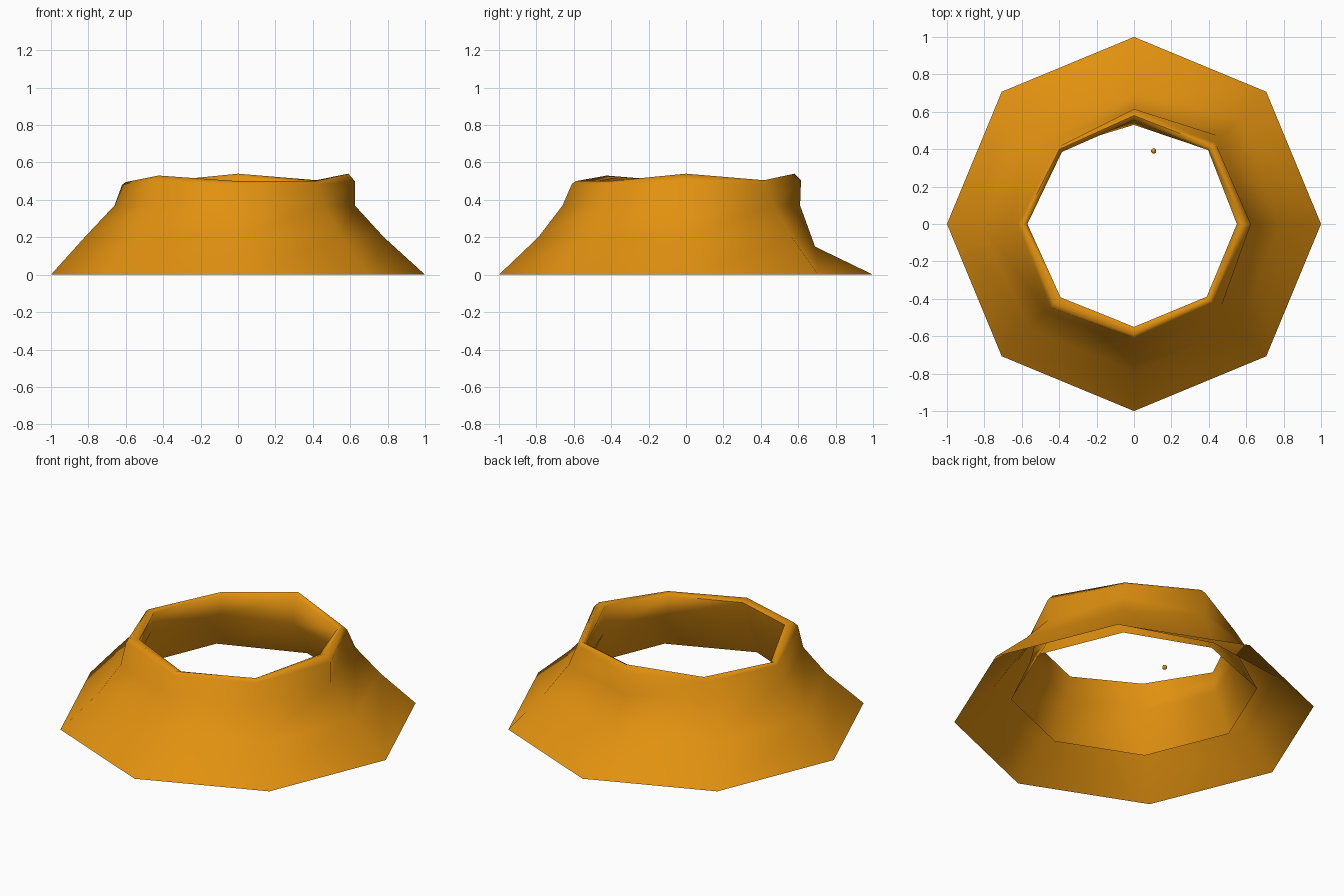
import bpy, bmesh, math

cube = bpy.data.objects.get("Cube")
if cube:
    bpy.data.objects.remove(cube, do_unlink=True)

# Single earthy orange
orange = bpy.data.materials.new("earth_orange")
orange.use_nodes = True
colour = (0.76, 0.285, 0.005, 1)
orange.diffuse_color = colour
bsdf = orange.node_tree.nodes["Principled BSDF"]
bsdf.inputs["Base Color"].default_value = colour
bsdf.inputs["Roughness"].default_value = 0.8


def add_object(name, bm):
    mesh = bpy.data.meshes.new(name)
    bm.to_mesh(mesh)
    bm.free()
    mesh.materials.append(orange)
    obj = bpy.data.objects.new(name, mesh)
    bpy.context.collection.objects.link(obj)
    bpy.ops.object.select_all(action='DESELECT')
    bpy.context.view_layer.objects.active = obj
    obj.select_set(True)
    bpy.ops.object.shade_smooth_by_angle(angle=math.radians(75))
    return obj


# Cross-section rings: (radii, heights) for eight corners, from +x anticlockwise
SIDES = 8
rings = [
    # foot
    ([1.0] * 8, [0.0] * 8),
    # lower and upper outer slope
    ([.78, .80, .69, .79, .82, .79, .79, .79],
     [.20, .20, .15, .20, .20, .20, .20, .20]),
    ([.625, .66, .61, .64, .66, .66, .66, .65], [.37] * 8),
    # uneven rim: outer edge, crest, inner edge
    ([.625, .615, .615, .58, .62, .63, .61, .60],
     [.50, .48, .505, .475, .48, .505, .485, .48]),
    ([.59, .59, .58, .565, .60, .60, .59, .58],
     [.54, .505, .54, .50, .495, .53, .50, .50]),
    ([.55, .56, .555, .545, .57, .555, .55, .55],
     [.525, .49, .525, .485, .48, .515, .485, .485]),
    # inner wall, flaring out and ending free under the slope
    ([.555, .585, .53, .575, .59, .585, .585, .58], [.36] * 8),
    ([.685, .685, .67, .685, .685, .685, .685, .685], [.13] * 8),
]

bm = bmesh.new()
loops = []
for radii, heights in rings:
    loop = []
    for i in range(SIDES):
        a = math.tau * i / SIDES
        loop.append(bm.verts.new((radii[i] * math.cos(a),
                                  radii[i] * math.sin(a), heights[i])))
    loops.append(loop)

# Bridge the rings, leaving the underside open
for lower, upper in zip(loops, loops[1:]):
    for i in range(SIDES):
        j = (i + 1) % SIDES
        bm.faces.new((lower[i], lower[j], upper[j], upper[i]))
add_object("crater_wall", bm)

# Tiny loose pebble inside the crater
bm = bmesh.new()
bmesh.ops.create_uvsphere(bm, u_segments=12, v_segments=8, radius=0.014)
pebble = add_object("pebble", bm)
pebble.location = (0.105, 0.39, 0.09)
